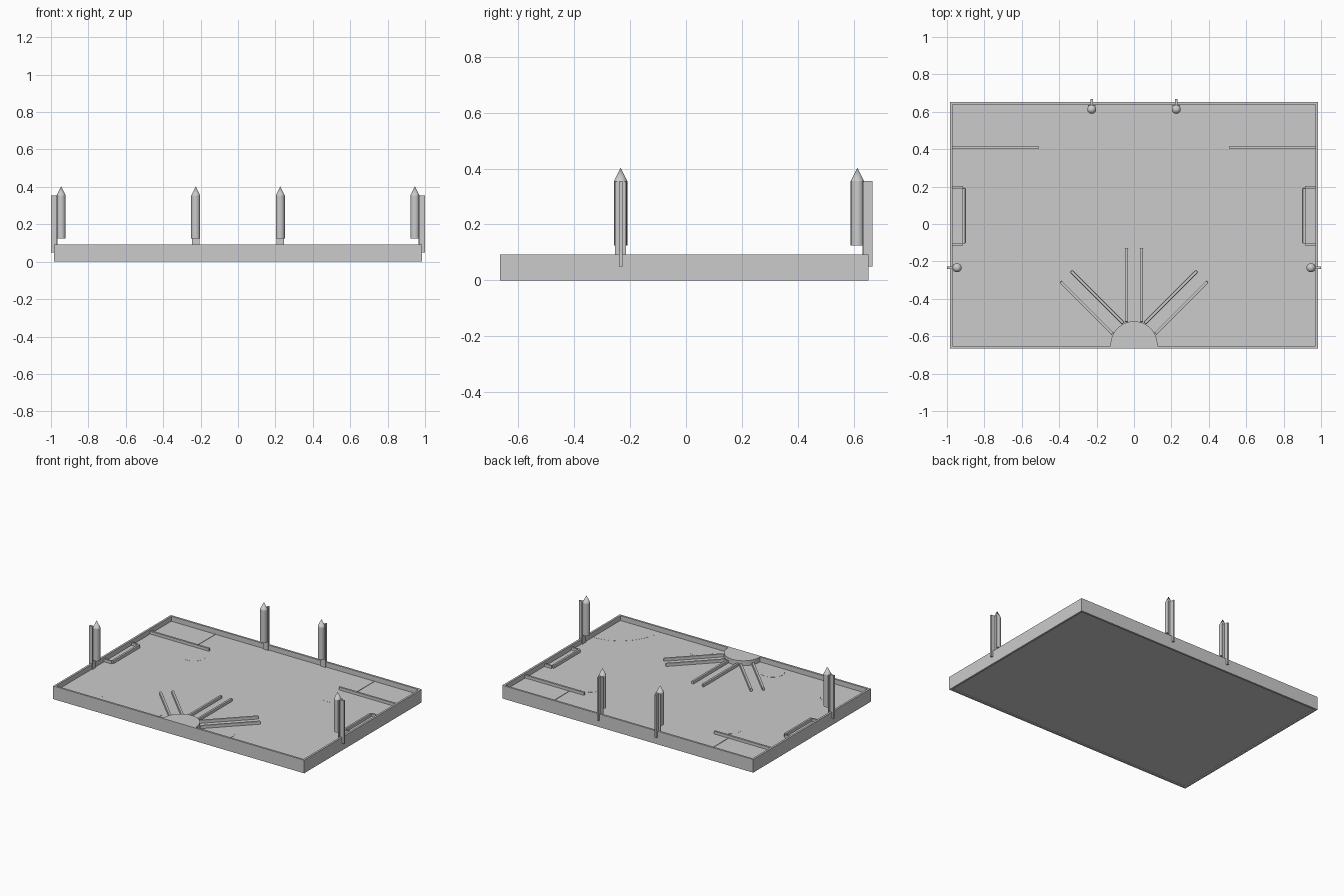
import bpy, math
from mathutils import Matrix

if "Cube" in bpy.data.objects:
    bpy.data.objects.remove(bpy.data.objects["Cube"])

FLOOR, TOP = 0.058, 0.093
Y0, Y1, X1, WALL = -0.665, 0.653, 0.985, 0.014


def box(name, x0, x1, y0, y1, z0, z1, bevel=0.0):
    bpy.ops.mesh.primitive_cube_add(size=1)
    o = bpy.context.object
    o.name = name
    m = Matrix.Translation(((x0 + x1) / 2, (y0 + y1) / 2, (z0 + z1) / 2))
    o.data.transform(m @ Matrix.Diagonal((x1 - x0, y1 - y0, z1 - z0, 1)))
    if bevel:
        b = o.modifiers.new("bevel", 'BEVEL')
        b.width, b.segments = bevel, 2
    return o


def prism(name, pts, z0, z1):
    # Extruded closed outline
    n = len(pts)
    verts = [(x, y, z0) for x, y in pts] + [(x, y, z1) for x, y in pts]
    faces = [tuple(reversed(range(n))), tuple(range(n, 2 * n))]
    faces += [(i, (i + 1) % n, n + (i + 1) % n, n + i) for i in range(n)]
    me = bpy.data.meshes.new(name)
    me.from_pydata(verts, [], faces)
    o = bpy.data.objects.new(name, me)
    bpy.context.collection.objects.link(o)
    return o


def arc(cx, cy, r, a0, a1, n):
    return [(cx + r * math.cos(math.radians(a0 + (a1 - a0) * i / n)),
             cy + r * math.sin(math.radians(a0 + (a1 - a0) * i / n)))
            for i in range(n + 1)]


def mirror_x(o):
    o.modifiers.new("mirror", 'MIRROR').use_mirror_merge = False
    return o


# Tray: floor slab and four border walls
box("tray_floor", -X1 + WALL, X1 - WALL, Y0 + WALL, Y1 - WALL, 0.006, FLOOR)
mirror_x(box("side_wall", X1 - WALL, X1, Y0, Y1, 0, TOP))
box("front_wall", -X1 + WALL, X1 - WALL, Y0, Y0 + WALL, 0, TOP)
box("back_wall", -X1 + WALL, X1 - WALL, Y1 - WALL, Y1, 0, TOP)

# Back corner bays: rail and thin floor divider
mirror_x(box("bay_rail", 0.51, 0.972, 0.402, 0.416, FLOOR - 0.004, 0.078))
mirror_x(box("bay_divider", 0.622, 0.626, 0.416, 0.64, FLOOR - 0.004, FLOOR + 0.003))

# Side brackets
mirror_x(box("bracket_bar", 0.902, 0.917, -0.105, 0.192, FLOOR, 0.082, 0.003))
for y in (-0.114, 0.19):
    mirror_x(box("bracket_arm", 0.915, 0.972, y, y + 0.012, FLOOR - 0.004, 0.078))

# Half-round platform at the front with radiating rail pairs
PY = -0.645
prism("front_platform", [(-0.125, Y0 + 0.01), (0.125, Y0 + 0.01)] +
      arc(0, PY, 0.125, 0, 180, 32), FLOOR - 0.004, TOP)
for ang in (-45, 0, 45):
    for s in (-1, 1):
        o = box("radial_rail", s * 0.04 - 0.008, s * 0.04 + 0.008, 0.122, 0.515,
                FLOOR - 0.004, 0.078, 0.004)
        o.data.transform(Matrix.Translation((0, PY, 0)) @
                         Matrix.Rotation(math.radians(ang), 4, 'Z'))

# Paper-thin floor markings
mirror_x(prism("corner_marking", [(0.971, -0.651)] +
               arc(0.971, -0.651, 0.31, 90, 180, 20), FLOOR - 0.002, FLOOR + 0.0006))
for cx, cy in ((0.55, 0.29), (0.28, -0.57)):
    mirror_x(prism("round_marking", arc(cx, cy, 0.08, 0, 345, 23),
                   FLOOR - 0.002, FLOOR + 0.0006))


# Pointed posts, modelled at the origin with the wall toward +y, then placed
def post(x, y, turn):
    place = Matrix.Translation((x, y, 0)) @ Matrix.Rotation(math.radians(turn), 4, 'Z')
    bpy.ops.mesh.primitive_cylinder_add(vertices=16, radius=0.024, depth=0.23)
    body = bpy.context.object
    body.name = "post_body"
    body.data.transform(Matrix.Translation((0, 0, 0.24)))
    bpy.ops.object.shade_smooth_by_angle(angle=math.radians(30))
    bpy.ops.mesh.primitive_cone_add(vertices=16, radius1=0.024, depth=0.048)
    tip = bpy.context.object
    tip.name = "post_tip"
    tip.data.transform(Matrix.Translation((0, 0, 0.379)))
    bpy.ops.object.shade_smooth_by_angle(angle=math.radians(30))
    parts = [body, tip,
             box("post_backing", -0.02, 0.02, 0.018, 0.024, FLOOR, 0.354),
             box("post_fin", -0.006, 0.006, 0.02, 0.054, 0.05, 0.355)]
    for o in parts:
        o.data.transform(place)
        mirror_x(o)


post(0.226, 0.613, 0)
post(0.946, -0.234, -90)
